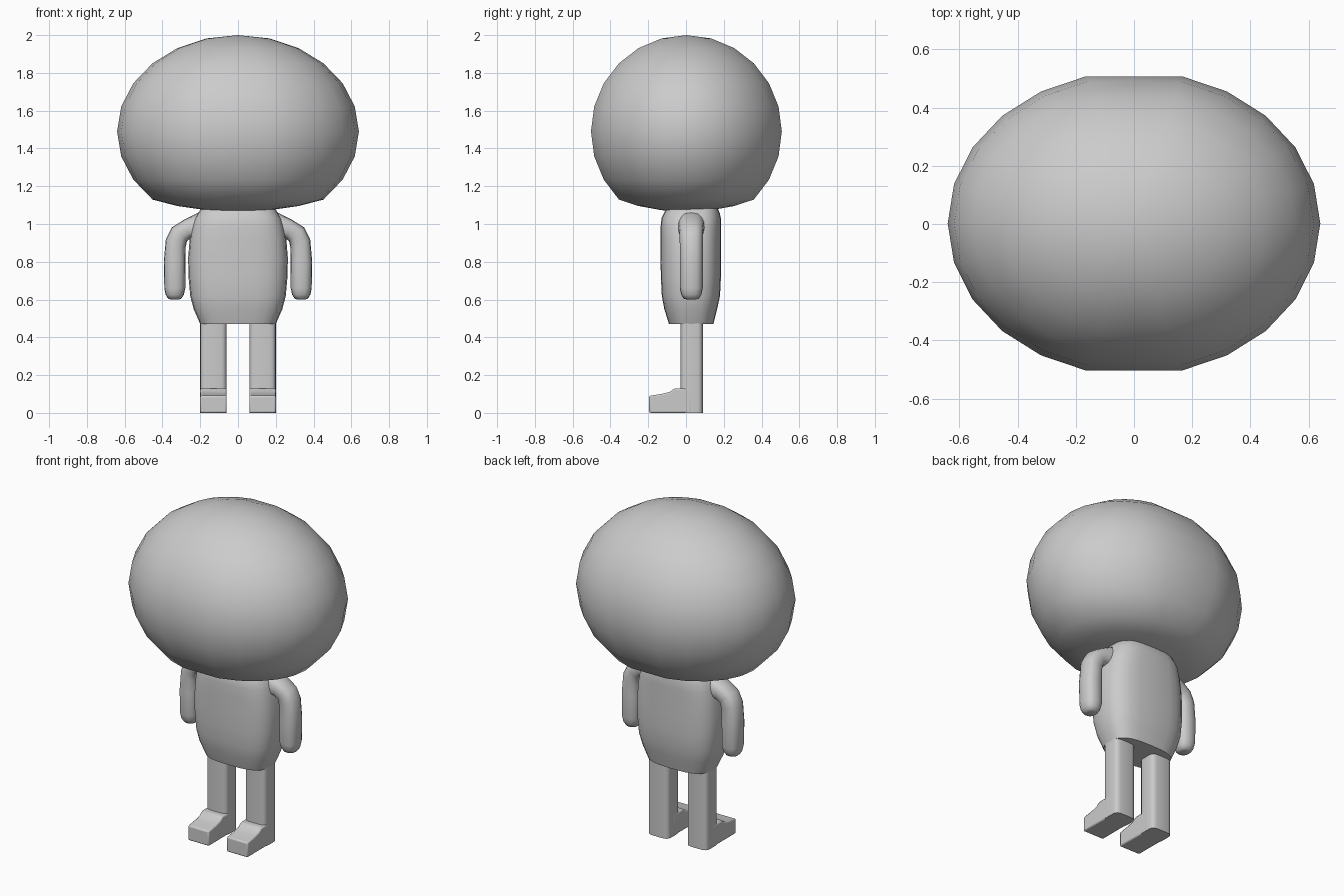
import bpy, bmesh, math
from mathutils import Vector

cube = bpy.data.objects.get("Cube")
if cube:
    bpy.data.objects.remove(cube, do_unlink=True)

grey = bpy.data.materials.new("plain grey")
grey.use_nodes = True
grey.diffuse_color = (0.6, 0.6, 0.6, 1)
grey.node_tree.nodes["Principled BSDF"].inputs["Base Color"].default_value = (0.6, 0.6, 0.6, 1)


def finish(name, bm, angle=40):
    """Turn a bmesh into a smooth shaded object."""
    bmesh.ops.recalc_face_normals(bm, faces=bm.faces)
    mesh = bpy.data.meshes.new(name)
    bm.to_mesh(mesh)
    bm.free()
    mesh.materials.append(grey)
    obj = bpy.data.objects.new(name, mesh)
    bpy.context.collection.objects.link(obj)
    bpy.ops.object.select_all(action="DESELECT")
    obj.select_set(True)
    bpy.context.view_layer.objects.active = obj
    bpy.ops.object.shade_smooth_by_angle(angle=math.radians(angle))
    return obj


def ring(center, u, v, power, count=24):
    """Superellipse around center with half axes u and v."""
    pts = []
    for i in range(count):
        a = math.tau * i / count
        c, s = math.cos(a), math.sin(a)
        pts.append(Vector(center)
                   + Vector(u) * math.copysign(abs(c) ** (2 / power), c)
                   + Vector(v) * math.copysign(abs(s) ** (2 / power), s))
    return pts


def loft(name, rings, angle=40):
    bm = bmesh.new()
    loops = [[bm.verts.new(p) for p in r] for r in rings]
    for a, b in zip(loops, loops[1:]):
        for i in range(len(a)):
            j = (i + 1) % len(a)
            bm.faces.new((a[i], a[j], b[j], b[i]))
    bm.faces.new(loops[0])
    bm.faces.new(loops[-1])
    return finish(name, bm, angle)


# Head: wide ellipsoid with a flattened underside, front and back
bm = bmesh.new()
bmesh.ops.create_uvsphere(bm, u_segments=24, v_segments=12, radius=1)
for v in bm.verts:
    x, y, z = v.co
    if abs(x) < 0.001:
        y *= math.cos(math.radians(15))
    z = 0.51 * z if z > -0.72 else -0.36 + 0.22 * (z + 0.707)
    v.co = (0.64 * x, 0.523 * y + 0.002, 1.49 + z)
finish("head", bm, 60)

# Torso: height, half width, front, back
torso = [(0.47, 0.20, -0.09, 0.145), (0.55, 0.235, -0.115, 0.165),
         (0.62, 0.253, -0.128, 0.18), (0.72, 0.262, -0.133, 0.185),
         (0.82, 0.264, -0.135, 0.185), (0.92, 0.256, -0.135, 0.185),
         (0.98, 0.245, -0.135, 0.185), (1.03, 0.23, -0.13, 0.185),
         (1.06, 0.21, -0.115, 0.178), (1.09, 0.19, -0.10, 0.165)]
loft("torso", [ring((0, (f + b) / 2, z), (w, 0, 0), (0, (b - f) / 2, 0), 3)
               for z, w, f, b in torso], 60)

# Arm rings: outer x, outer z, inner x, inner z, half depth
arm = [(0.14, 1.07, 0.14, 0.90, 0.075), (0.21, 1.06, 0.21, 0.91, 0.072),
       (0.29, 1.02, 0.25, 0.925, 0.066), (0.35, 0.982, 0.27, 0.91, 0.062),
       (0.382, 0.92, 0.279, 0.87, 0.061), (0.393, 0.80, 0.278, 0.80, 0.061),
       (0.39, 0.66, 0.279, 0.66, 0.061), (0.383, 0.625, 0.287, 0.625, 0.053),
       (0.37, 0.605, 0.30, 0.605, 0.04), (0.355, 0.60, 0.315, 0.60, 0.022)]

# Foot outline seen from the side: y, z
foot = [(-0.195, 0), (-0.195, 0.09), (-0.12, 0.102), (-0.085, 0.112),
        (-0.06, 0.13), (0.03, 0.13), (0.03, 0)]

for label, side in (("left", 1), ("right", -1)):
    loft(label + "_arm", [
        ring((side * (xo + xi) / 2, 0.028, (zo + zi) / 2),
             (side * (xo - xi) / 2, 0, (zo - zi) / 2), (0, d, 0), 2.5, 16)
        for xo, zo, xi, zi, d in arm], 60)

    # Leg: straight column with rounded corners
    loft(label + "_leg", [
        ring((side * 0.13, 0.03, z), (0.07, 0, 0), (0, 0.06, 0), 4.5)
        for z in (0, 0.25, 0.52)])

    # Foot: side outline extruded across its width
    bm = bmesh.new()
    face = bm.faces.new([bm.verts.new((side * 0.06, y, z)) for y, z in foot])
    out = bmesh.ops.extrude_face_region(bm, geom=[face])
    bmesh.ops.translate(bm, vec=(side * 0.14, 0, 0),
                        verts=[e for e in out["geom"] if isinstance(e, bmesh.types.BMVert)])
    shoe = finish(label + "_foot", bm)
    bevel = shoe.modifiers.new("soft edges", "BEVEL")
    bevel.width = 0.008
    bevel.segments = 2
